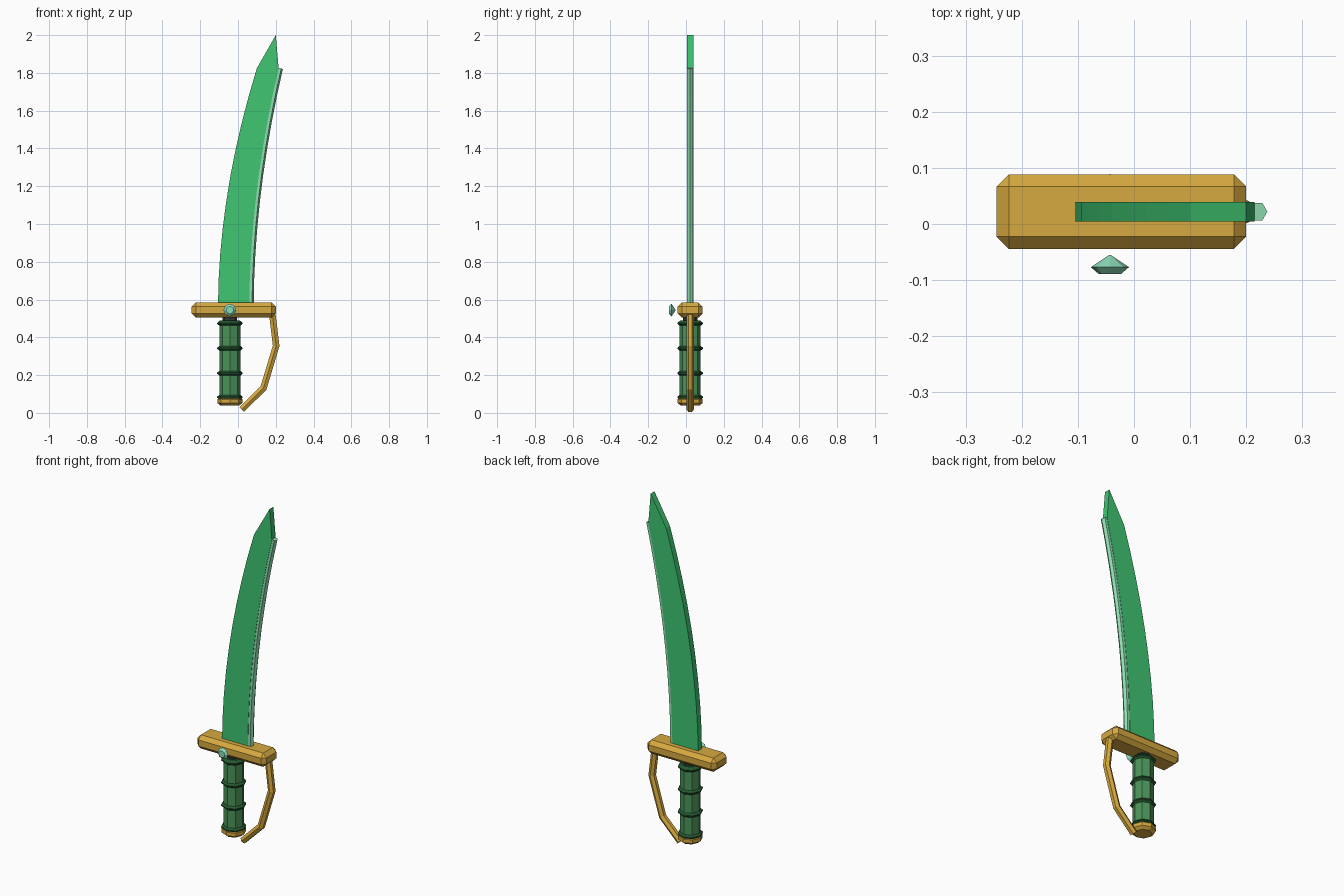
import bpy, bmesh
from math import cos, sin, pi
from mathutils import Vector

cube = bpy.data.objects.get("Cube")
if cube:
    bpy.data.objects.remove(cube)

MID_Y = 0.022      # centre plane of the sword
GRIP_X = -0.043    # axis of the grip


def material(name, rgb):
    m = bpy.data.materials.new(name)
    m.use_nodes = True
    m.diffuse_color = (*rgb, 1)
    m.node_tree.nodes["Principled BSDF"].inputs["Base Color"].default_value = (*rgb, 1)
    return m


blade_green = material("blade green", (0.05, 0.57, 0.17))
pale_mint = material("pale mint", (0.28, 0.74, 0.44))
gem_mint = material("gem mint", (0.27, 0.72, 0.49))
gold = material("gold", (0.68, 0.40, 0.05))
grip_green = material("grip green", (0.07, 0.29, 0.10))
ring_green = material("dark ring green", (0.018, 0.10, 0.03))
collar_grey = material("dark grey", (0.045, 0.045, 0.05))


def finish(bm, name, mat):
    bmesh.ops.recalc_face_normals(bm, faces=bm.faces)
    mesh = bpy.data.meshes.new(name)
    bm.to_mesh(mesh)
    bm.free()
    mesh.materials.append(mat)
    obj = bpy.data.objects.new(name, mesh)
    bpy.context.collection.objects.link(obj)
    return obj


def skin(name, mat, loops):
    """Bridge equal-sized loops of points and cap both ends."""
    bm = bmesh.new()
    rows = [[bm.verts.new(p) for p in loop] for loop in loops]
    n = len(rows[0])
    for a, b in zip(rows, rows[1:]):
        for i in range(n):
            j = (i + 1) % n
            bm.faces.new((a[i], a[j], b[j], b[i]))
    bm.faces.new(rows[0])
    bm.faces.new(rows[-1])
    return finish(bm, name, mat)


def lathe(name, mat, profile, sides=8):
    """Faceted turned part around the grip axis from (radius, z) pairs."""
    return skin(name, mat, [
        [(GRIP_X + r * cos(2 * pi * i / sides), MID_Y + r * sin(2 * pi * i / sides), z)
         for i in range(sides)] for r, z in profile])


def sweep(name, mat, path, radius, turn=0.0, sides=6):
    """Mitred bar following (x, z) points in the centre plane."""
    pts = [Vector((x, MID_Y, z)) for x, z in path]
    loops = []
    for k, p in enumerate(pts):
        before = (p - pts[k - 1]).normalized() if k else None
        after = (pts[k + 1] - p).normalized() if k < len(pts) - 1 else None
        t = ((before or after) + (after or before)).normalized()
        side = Vector((t.z, 0, -t.x)) / t.dot(after or before)
        loops.append([p + radius * (side * cos(a) + Vector((0, sin(a), 0)))
                      for a in (turn + 2 * pi * i / sides for i in range(sides))])
    return skin(name, mat, loops)


# Curved blade with an angled tip
BASE_Z, SHOULDER_Z, STEPS = 0.56, 1.825, 9


def edge(x0, x1):
    return [(x0 + (x1 - x0) * (k / STEPS) ** 1.9,
             BASE_Z + (SHOULDER_Z - BASE_Z) * k / STEPS) for k in range(STEPS + 1)]


back_edge = edge(-0.106, 0.10)
front_edge = edge(0.06, 0.215)
outline = back_edge + [(0.20, 2.0)] + front_edge[::-1]
skin("blade", blade_green, [[(x, MID_Y + dy, z) for x, z in outline]
                            for dy in (-0.0175, 0.0175)])

# Pale strip along the curved edge
sweep("blade_edge_strip", pale_mint, [(x + 0.005, z) for x, z in front_edge], 0.018)

# Chamfered crossguard
bm = bmesh.new()
bmesh.ops.create_cube(bm, size=1)
bmesh.ops.scale(bm, vec=(0.445, 0.133, 0.08), verts=bm.verts)
bmesh.ops.translate(bm, vec=(-0.0225, MID_Y, 0.544), verts=bm.verts)
bmesh.ops.bevel(bm, geom=bm.edges[:], offset=0.022, segments=1, affect='EDGES')
finish(bm, "crossguard", gold)

# Knuckle guard
sweep("knuckle_guard", gold,
      [(0.182, 0.52), (0.202, 0.355), (0.135, 0.132), (0.02, 0.018)], 0.02, pi / 6)

# Grip, collar and pommel
lathe("collar", collar_grey, [(0.038, 0.47), (0.038, 0.52)])
lathe("grip", grip_green, [(0.056, 0.07), (0.056, 0.475)])
lathe("pommel", gold, [(0.048, 0.038), (0.066, 0.052), (0.066, 0.072), (0.052, 0.086)])
for i, z in enumerate((0.083, 0.21, 0.342, 0.474)):
    lathe(f"grip_ring_{i + 1}", ring_green,
          [(0.052, z - 0.016), (0.067, z - 0.003), (0.067, z + 0.003), (0.052, z + 0.016)])

# Cut gem in front of the crossguard
skin("gem", gem_mint, [
    [(GRIP_X + r * cos(pi * i / 4), y, 0.544 + r * sin(pi * i / 4)) for i in range(8)]
    for r, y in ((0.02, -0.089), (0.034, -0.077), (0.001, -0.055))])
